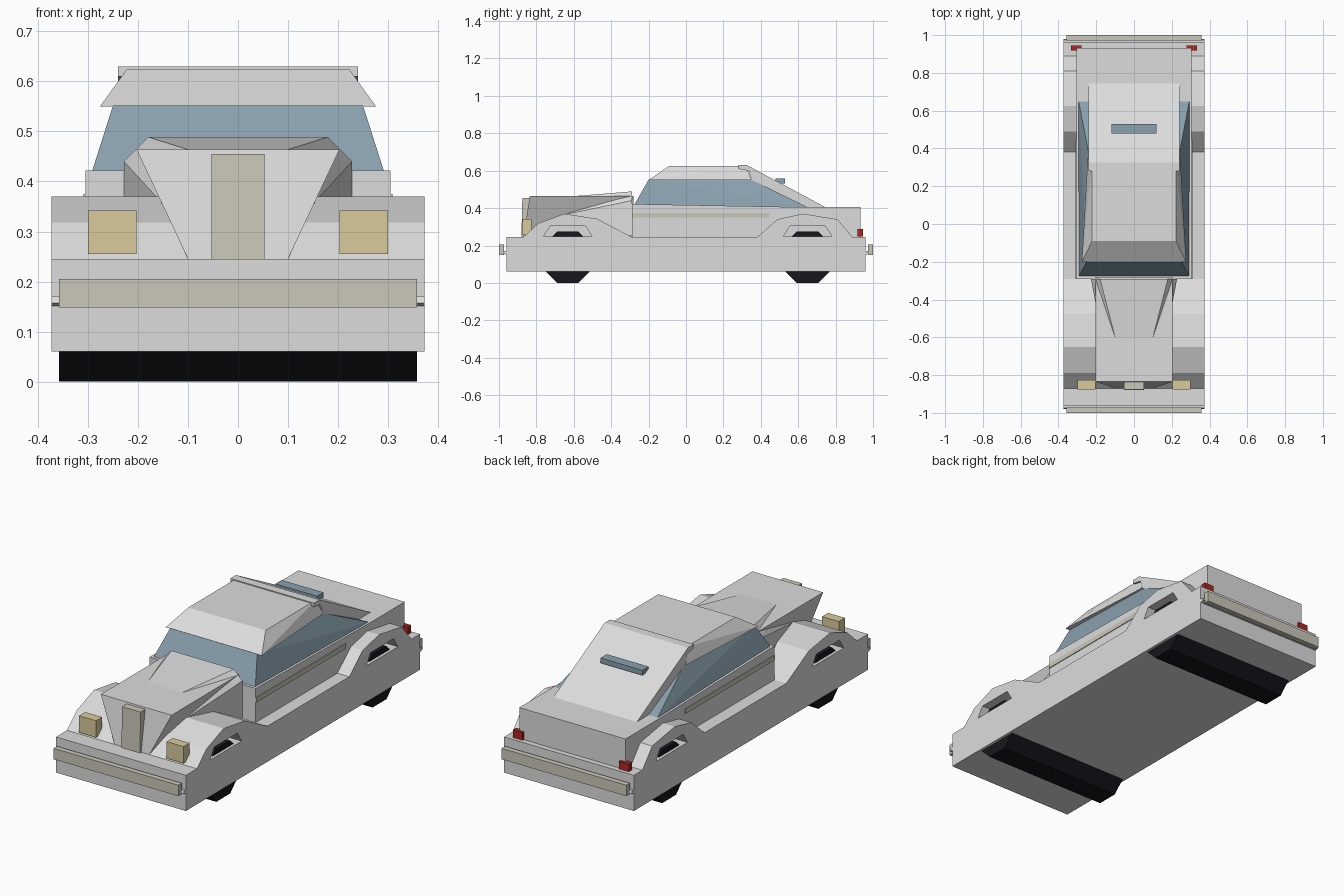
import bpy, bmesh

if "Cube" in bpy.data.objects:
    bpy.data.objects.remove(bpy.data.objects["Cube"])


def mat(name, r, g, b):
    m = bpy.data.materials.new(name)
    m.diffuse_color = (r, g, b, 1)
    m.use_nodes = True
    m.node_tree.nodes["Principled BSDF"].inputs["Base Color"].default_value = m.diffuse_color
    return m


GRAY = mat("body_gray", 0.72, 0.72, 0.72)
GLASS = mat("window_blue", 0.25, 0.35, 0.42)
TRIM = mat("trim_beige", 0.60, 0.58, 0.49)
LAMP = mat("headlight_yellow", 0.70, 0.60, 0.34)
RED = mat("tail_light_red", 0.42, 0.02, 0.015)
TYRE = mat("tyre_black", 0.008, 0.008, 0.012)


def finish(name, bm, material):
    bmesh.ops.recalc_face_normals(bm, faces=bm.faces)
    me = bpy.data.meshes.new(name)
    bm.to_mesh(me)
    bm.free()
    me.materials.append(material)
    ob = bpy.data.objects.new(name, me)
    bpy.context.collection.objects.link(ob)
    return ob


def prism(name, profile, x0, x1, material):
    """Extrude a (y, z) profile from x0 to x1."""
    bm = bmesh.new()
    face = bm.faces.new([bm.verts.new((x0, y, z)) for y, z in profile])
    ext = bmesh.ops.extrude_face_region(bm, geom=[face])["geom"]
    verts = [v for v in ext if isinstance(v, bmesh.types.BMVert)]
    bmesh.ops.translate(bm, verts=verts, vec=(x1 - x0, 0, 0))
    return finish(name, bm, material)


def box(name, x0, x1, y0, y1, z0, z1, material):
    return prism(name, [(y0, z0), (y1, z0), (y1, z1), (y0, z1)], x0, x1, material)


def hull(name, half, material):
    """Convex solid from points mirrored across x."""
    bm = bmesh.new()
    for x, y, z in half:
        bm.verts.new((x, y, z))
        bm.verts.new((-x, y, z))
    bmesh.ops.convex_hull(bm, input=bm.verts)
    bmesh.ops.dissolve_limit(bm, angle_limit=0.01, verts=bm.verts, edges=bm.edges)
    return finish(name, bm, material)


# Lower body with both fender humps
body = prism("lower_body", [
    (-0.96, 0.06), (0.96, 0.06), (0.96, 0.245), (0.89, 0.245), (0.81, 0.34),
    (0.625, 0.37), (0.49, 0.34), (0.38, 0.245), (-0.29, 0.245), (-0.475, 0.343),
    (-0.65, 0.37), (-0.79, 0.318), (-0.87, 0.245), (-0.96, 0.245)],
    -0.373, 0.373, GRAY)

# Wheel arches cut into the sides, and full-width octagonal wheels
for label, yc in (("front", -0.632), ("rear", 0.65)):
    for side, s in (("right", 1), ("left", -1)):
        arch = [(yc - 0.13, 0.248), (yc + 0.13, 0.248), (yc + 0.095, 0.303), (yc - 0.095, 0.303)]
        cutter = prism(f"{label}_{side}_arch_cutter", arch, s * 0.30, s * 0.45, GRAY)
        cutter.hide_render = True
        cutter.hide_viewport = True
        mod = body.modifiers.new("arch", "BOOLEAN")
        mod.operation = "DIFFERENCE"
        mod.solver = "EXACT"
        mod.object = cutter
    a, r = 0.057, 0.1375
    octagon = [(-a, -r), (a, -r), (r, -a), (r, a), (a, r), (-a, r), (-r, a), (-r, -a)]
    prism(f"{label}_wheels", [(yc + y, r + z) for y, z in octagon], -0.358, 0.358, TYRE)

# Cabin sides and rear deck
prism("cabin_base", [(-0.29, 0.2), (0.932, 0.2), (0.932, 0.405), (0.62, 0.405), (-0.29, 0.422)],
      -0.305, 0.305, GRAY)

# Hood: narrow at the bottom, wide at the top
hull("hood", [(0.10, -0.87, 0.245), (0.203, -0.835, 0.464),
              (0.203, -0.28, 0.464), (0.10, -0.28, 0.245)], GRAY)

# Raised cowl blending the hood into the cabin
hull("cowl", [(0.10, -0.60, 0.464), (0.15, -0.70, 0.355), (0.18, -0.29, 0.489),
              (0.228, -0.29, 0.44), (0.228, -0.29, 0.25)], GRAY)

# Windows
hull("window_glass", [(0.292, -0.275, 0.40), (0.292, -0.275, 0.42), (0.295, 0.66, 0.40),
                      (0.25, -0.20, 0.552), (0.235, 0.35, 0.552)], GLASS)

# Roof and sloping rear panel
hull("roof", [(0.276, -0.20, 0.55), (0.245, 0.35, 0.55),
              (0.222, -0.09, 0.625), (0.222, 0.32, 0.625)], GRAY)
prism("rear_panel", [(0.28, 0.63), (0.325, 0.63), (0.745, 0.405), (0.66, 0.40),
                     (0.35, 0.55), (0.335, 0.60), (0.28, 0.61)], -0.24, 0.24, GRAY)
box("rear_window", -0.12, 0.12, 0.478, 0.53, 0.532, 0.558, GLASS)

# Grille and bumpers
prism("grille", [(-0.88, 0.245), (-0.84, 0.245), (-0.83, 0.455), (-0.875, 0.455)],
      -0.053, 0.053, TRIM)
for label, s in (("front", -1), ("rear", 1)):
    prism(f"{label}_bumper_bracket",
          [(s * 0.955, 0.17), (s * 0.975, 0.17), (s * 0.98, 0.157), (s * 0.955, 0.150)],
          -0.373, 0.373, GRAY)
    y0, y1 = sorted((s * 0.972, s * 1.0))
    box(f"{label}_bumper", -0.358, 0.358, y0, y1, 0.148, 0.205, TRIM)

# Paired lamps and side trim
for side, s in (("right", 1), ("left", -1)):
    box(f"{side}_headlight", s * 0.203, s * 0.30, -0.875, -0.825, 0.255, 0.342, LAMP)
    box(f"{side}_tail_light", s * 0.278, s * 0.333, 0.918, 0.945, 0.247, 0.287, RED)
    box(f"{side}_side_trim", s * 0.30, s * 0.309, -0.29, 0.445, 0.35, 0.375, TRIM)
